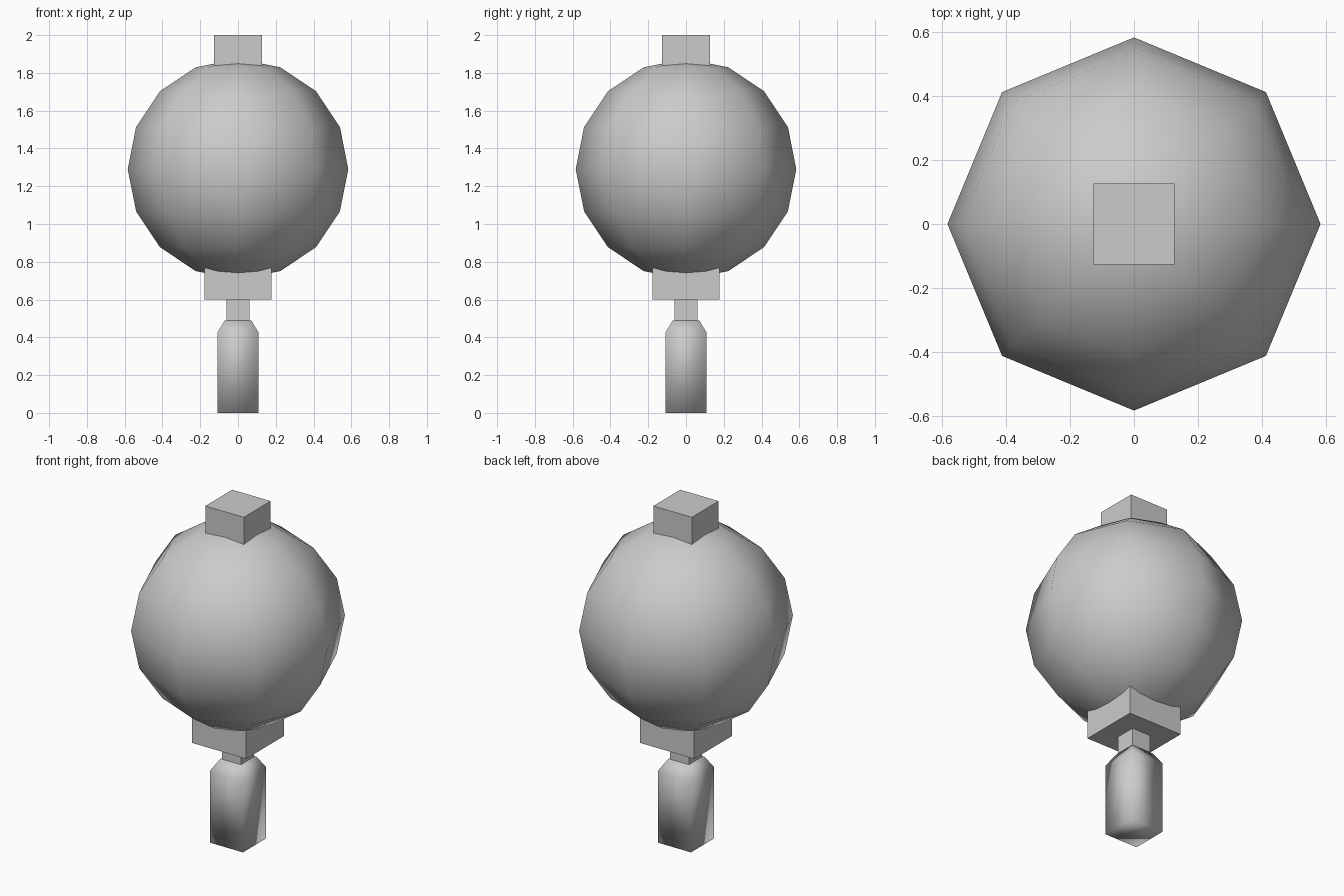
import bpy

if "Cube" in bpy.data.objects:
    bpy.data.objects.remove(bpy.data.objects["Cube"])


def box(name, half, z0, z1):
    bpy.ops.mesh.primitive_cube_add(size=1, location=(0, 0, (z0 + z1) / 2))
    ob = bpy.context.object
    ob.name = name
    ob.scale = (2 * half, 2 * half, z1 - z0)
    bpy.ops.object.transform_apply(location=False, rotation=False, scale=True)
    return ob


def square_loft(name, rings):
    # stacked square rings given as (half width, z), closed at both ends
    verts = [(sx * h, sy * h, z) for h, z in rings
             for sx, sy in ((-1, -1), (1, -1), (1, 1), (-1, 1))]
    faces = [(3, 2, 1, 0)]
    for r in range(len(rings) - 1):
        a, b = 4 * r, 4 * r + 4
        for i in range(4):
            j = (i + 1) % 4
            faces.append((a + i, a + j, b + j, b + i))
    top = 4 * (len(rings) - 1)
    faces.append((top, top + 1, top + 2, top + 3))
    mesh = bpy.data.meshes.new(name)
    mesh.from_pydata(verts, [], faces)
    ob = bpy.data.objects.new(name, mesh)
    bpy.context.collection.objects.link(ob)
    mesh.shade_smooth()
    return ob


# Round lantern body
bpy.ops.mesh.primitive_uv_sphere_add(segments=8, ring_count=8, radius=0.584,
                                     location=(0, 0, 1.29))
bpy.context.object.name = "lantern_body"
bpy.ops.object.shade_smooth()

# Caps sunk into the body, and the short cord
box("top_cap", 0.126, 1.80, 2.0)
box("bottom_cap", 0.178, 0.60, 0.80)
box("tassel_cord", 0.062, 0.49, 0.60)

# Tassel with tapered shoulder
square_loft("tassel", [(0.109, 0.0), (0.109, 0.425), (0.07, 0.49)])
